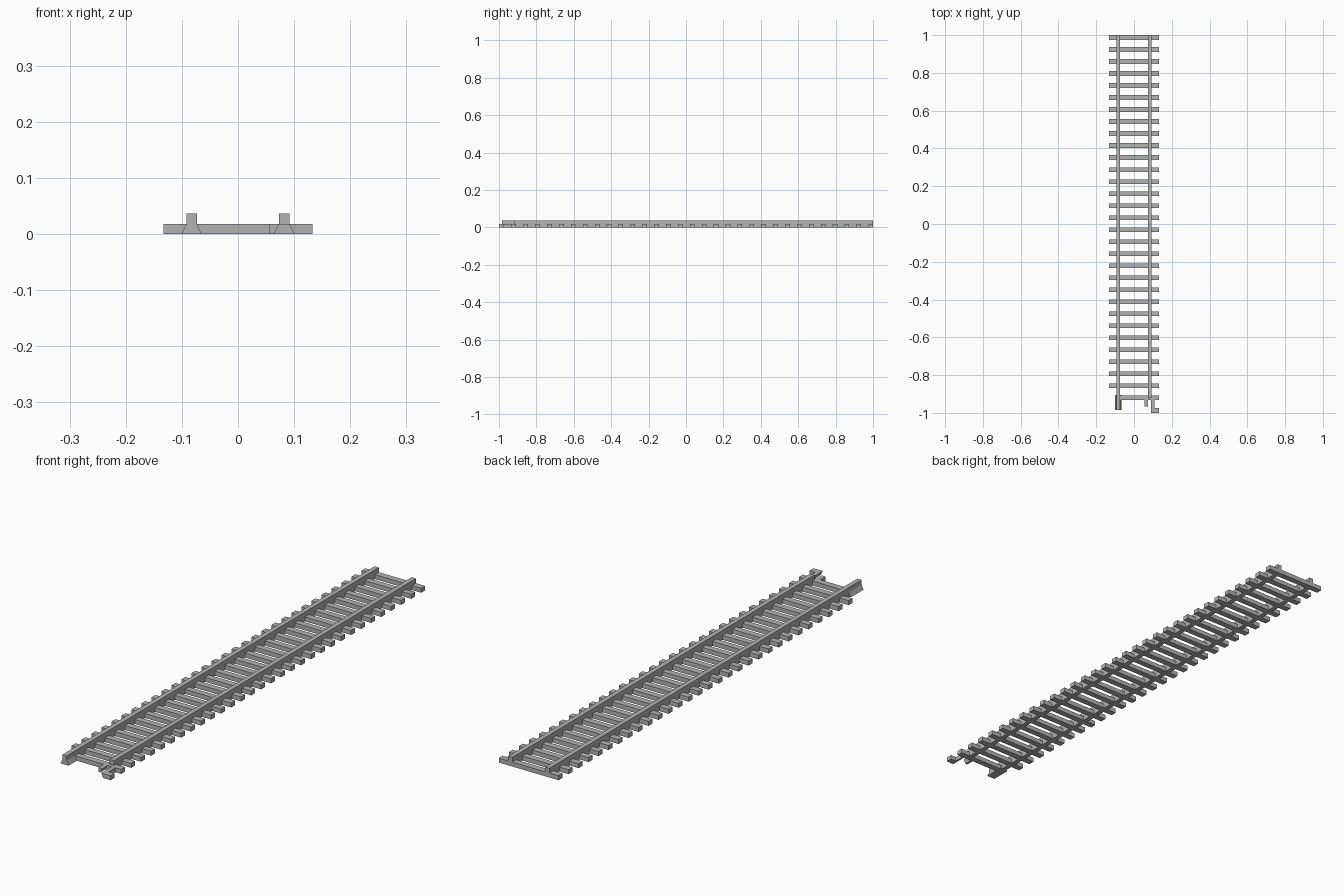
import bpy
import bmesh

cube = bpy.data.objects.get("Cube")
if cube:
    bpy.data.objects.remove(cube, do_unlink=True)

grey = bpy.data.materials.new("light_grey")
grey.use_nodes = True
colour = (0.45, 0.45, 0.45, 1)
grey.diffuse_color = colour
grey.node_tree.nodes["Principled BSDF"].inputs["Base Color"].default_value = colour

SLEEPER_TOP = 0.018
RAIL_TOP = 0.037
RAIL_IN, RAIL_OUT = 0.073, 0.092


def extrude_y(name, profile, y0, y1):
    """Extrude an (x, z) outline from y0 to y1."""
    bm = bmesh.new()
    face = bm.faces.new([bm.verts.new((x, y0, z)) for x, z in profile])
    moved = bmesh.ops.extrude_face_region(bm, geom=[face])["geom"]
    verts = [v for v in moved if isinstance(v, bmesh.types.BMVert)]
    bmesh.ops.translate(bm, verts=verts, vec=(0, y1 - y0, 0))
    bmesh.ops.recalc_face_normals(bm, faces=bm.faces)
    mesh = bpy.data.meshes.new(name)
    bm.to_mesh(mesh)
    bm.free()
    mesh.materials.append(grey)
    obj = bpy.data.objects.new(name, mesh)
    bpy.context.collection.objects.link(obj)
    return obj


def box(name, x0, x1, y0, y1, top):
    return extrude_y(name, [(x0, 0), (x1, 0), (x1, top), (x0, top)], y0, y1)


# Sleepers, the front one trimmed at the left-hand plug
COUNT, FIRST, PITCH, HALF = 31, 0.9875, 0.0636, 0.0125
for i in range(COUNT):
    y = FIRST - i * PITCH
    x0 = -RAIL_OUT if i == COUNT - 1 else -0.133
    box(f"sleeper_{i + 1}", x0, 0.133, y - HALF, y + HALF, SLEEPER_TOP)

# Rails
box("right_rail", -RAIL_OUT, -RAIL_IN, -0.985, 1, RAIL_TOP)
box("left_rail", RAIL_IN, RAIL_OUT, -0.92, 1, RAIL_TOP)

# Flared coupling plug under the longer rail
extrude_y("coupling_plug", [(-0.101, 0), (-0.065, 0), (-RAIL_IN, SLEEPER_TOP),
                            (-RAIL_OUT, SLEEPER_TOP)], -0.985, -0.905)

# Dovetail socket beside the shorter rail
extrude_y("socket_inner_arm", [(0.055, 0), (0.064, 0), (RAIL_IN, SLEEPER_TOP),
                               (0.055, SLEEPER_TOP)], -0.967, -0.92)
extrude_y("socket_outer_arm", [(0.1, 0), (0.108, 0), (0.108, SLEEPER_TOP),
                               (0.091, SLEEPER_TOP)], -1, -0.92)
box("socket_foot", 0.107, 0.133, -1, -0.975, SLEEPER_TOP)
